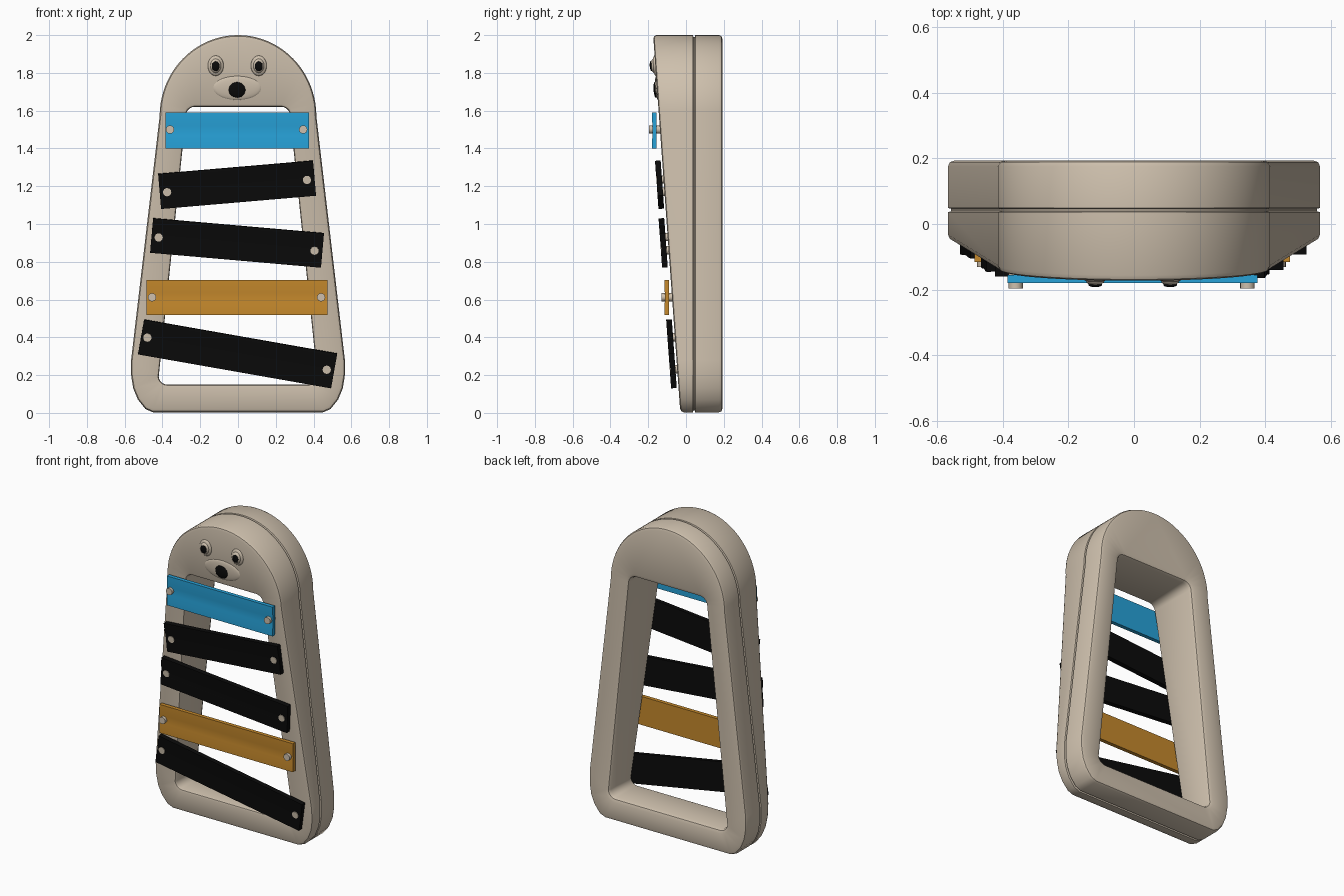
import bpy, bmesh, math
from mathutils import Matrix, Vector

if "Cube" in bpy.data.objects:
    bpy.data.objects.remove(bpy.data.objects["Cube"])


def material(name, rgb):
    m = bpy.data.materials.new(name)
    m.diffuse_color = (*rgb, 1)
    m.use_nodes = True
    m.node_tree.nodes["Principled BSDF"].inputs["Base Color"].default_value = m.diffuse_color
    return m


BEIGE = material("beige", (0.62, 0.53, 0.42))
BLACK = material("black", (0.003, 0.003, 0.003))
BLUE = material("blue", (0.02, 0.36, 0.69))
ORANGE = material("orange", (0.56, 0.25, 0.025))
SLOPE = 0.072
TILT = math.atan(SLOPE)


def front(z):
    return -0.03 - SLOPE * z


def finish(bm, name, mat, matrix=Matrix(), angle=35):
    bmesh.ops.recalc_face_normals(bm, faces=bm.faces)
    bm.transform(matrix)
    me = bpy.data.meshes.new(name)
    bm.to_mesh(me)
    bm.free()
    me.materials.append(mat)
    me.shade_smooth()
    me.set_sharp_from_angle(angle=math.radians(angle))
    ob = bpy.data.objects.new(name, me)
    bpy.context.collection.objects.link(ob)
    return ob


def mirrored(half):
    # half runs bottom to top on +x; the result is a counter-clockwise loop
    return half + [(-x, z) for x, z in reversed(half) if x > 1e-6]


def offset(loop, d):
    # move each point inward by d along its averaged normal
    out = []
    for i, p in enumerate(loop):
        p = Vector(p)
        a = (p - Vector(loop[i - 1])).normalized()
        b = (Vector(loop[(i + 1) % len(loop)]) - p).normalized()
        na, nb = Vector((-a.y, a.x)), Vector((-b.y, b.x))
        n = (na + nb).normalized()
        out.append(p + n * d / max(0.5, n.dot(na)))
    return out


# Frame: outer and inner outlines swept through the depth
outer = [(0.45, 0.003), (0.49, 0.02), (0.53, 0.07), (0.555, 0.13),
         (0.566, 0.2), (0.566, 0.28)]
outer += [(0.415 * math.cos(t * math.pi / 40), 1.57 + 0.43 * math.sin(t * math.pi / 40))
          for t in range(0, 21)]
inner = []
for cx, cz, r, start in ((0.375, 0.195, 0.045, -90), (0.23, 1.575, 0.045, 5)):
    inner += [(cx + r * math.cos(math.radians(start + k * 17)),
               cz + r * math.sin(math.radians(start + k * 17))) for k in range(6)]
bm = bmesh.new()
caps = {0: [], 1: []}


def sweep(loop, section):
    rings = []
    for inset, y, follows_front in section:
        rings.append([bm.verts.new((p[0], front(p[1]) + y if follows_front else y, p[1]))
                      for p in offset(loop, inset)])
    n = len(loop)
    for a, b in zip(rings, rings[1:]):
        for i in range(n):
            j = (i + 1) % n
            bm.faces.new((a[i], a[j], b[j], b[i]))
    for k, ring in ((0, rings[0]), (1, rings[-1])):
        caps[k] += [bm.edges.get((ring[i], ring[(i + 1) % n])) for i in range(n)]


back = 0.193
sweep(mirrored(outer), [(0.02, 0, True), (0.006, 0.005, True), (0, 0.018, True),
                        (0, 0.036, False), (0.01, 0.039, False), (0.01, 0.046, False),
                        (0, 0.049, False), (0, back - 0.018, False),
                        (0.006, back - 0.005, False), (0.02, back, False)])
sweep(mirrored(inner), [(-0.015, 0, True), (-0.004, 0.004, True), (0, 0.015, True),
                        (0, back - 0.025, False), (-0.008, back - 0.007, False),
                        (-0.026, back, False)])
for edges in caps.values():
    bmesh.ops.triangle_fill(bm, edges=edges, use_beauty=True)
finish(bm, "frame", BEIGE, angle=40)


# Bars: slightly hollowed section extruded along x, with two bolts each
def bar(name, mat, x, y, z, length, height, thick, turn, tilt, bolts, bolt_range):
    bm = bmesh.new()
    t, h = thick / 2, height / 2
    sec = [(-t, -h), (-t, -h * 0.6), (-t + 0.003, -h * 0.25), (-t + 0.004, 0),
           (-t + 0.003, h * 0.25), (-t, h * 0.6), (-t, h), (t, h), (t, -h)]
    ends = [[bm.verts.new((s * length / 2, *p)) for p in sec] for s in (-1, 1)]
    for e in ends:
        bm.faces.new(e)
    for i in range(len(sec)):
        j = (i + 1) % len(sec)
        bm.faces.new((ends[0][i], ends[0][j], ends[1][j], ends[1][i]))
    spin = (Matrix.Translation((x, y, z)) @ Matrix.Rotation(tilt, 4, 'X')
            @ Matrix.Rotation(-math.radians(turn), 4, 'Y'))
    finish(bm, name, mat, spin)
    y0, y1 = bolt_range
    for n, (bx, bz) in enumerate(bolts):
        bm = bmesh.new()
        bmesh.ops.create_cone(bm, cap_ends=True, segments=16, radius1=0.022,
                              radius2=0.022, depth=y1 - y0)
        shift = -math.tan(tilt) * (bz - z)
        finish(bm, f"{name}_bolt_{n + 1}", BEIGE,
               Matrix.Translation((bx, y + shift + (y0 + y1) / 2, bz))
               @ Matrix.Rotation(math.pi / 2 + tilt, 4, 'X'))


proud, flush = (-0.028, 0.03), (-0.015, 0.03)
bar("top_bar", BLUE, -0.005, -0.1675, 1.495, 0.76, 0.19, 0.025, 0, 0,
    [(-0.36, 1.5), (0.345, 1.5)], proud)
bar("second_bar", BLACK, -0.005, -0.14, 1.208, 0.823, 0.186, 0.03, 4.9, TILT,
    [(-0.375, 1.17), (0.365, 1.235)], flush)
bar("third_bar", BLACK, -0.005, -0.121, 0.90, 0.908, 0.183, 0.03, -5, TILT,
    [(-0.42, 0.93), (0.405, 0.86)], flush)
bar("fourth_bar", ORANGE, -0.005, -0.1025, 0.612, 0.96, 0.185, 0.025, 0, 0,
    [(-0.455, 0.612), (0.44, 0.612)], proud)
bar("bottom_bar", BLACK, -0.002, -0.077, 0.3125, 1.038, 0.187, 0.03, -10, TILT,
    [(-0.48, 0.4), (0.47, 0.23)], flush)


# Face: low rounded shapes sitting on the front
def blob(name, mat, loc, size, segments=24):
    bm = bmesh.new()
    bmesh.ops.create_uvsphere(bm, u_segments=segments, v_segments=12, radius=1)
    finish(bm, name, mat, Matrix.Translation(loc) @ Matrix.Rotation(TILT, 4, 'X')
           @ Matrix.Diagonal((*size, 1)) @ Matrix.Rotation(math.pi / 2, 4, 'X'), 60)


for side, x in (("left", -0.118), ("right", 0.11)):
    blob(side + "_eyelid", BEIGE, (x, front(1.84), 1.838), (0.042, 0.014, 0.054))
    blob(side + "_eyeball", BEIGE, (x, -0.167, 1.838), (0.03, 0.021, 0.039))
    blob(side + "_pupil", BLACK, (x, -0.185, 1.836), (0.021, 0.007, 0.026))
blob("muzzle", BEIGE, (-0.004, front(1.72) + 0.002, 1.72), (0.13, 0.012, 0.065))
blob("nose", BLACK, (-0.005, -0.162, 1.71), (0.045, 0.01, 0.042), 12)
